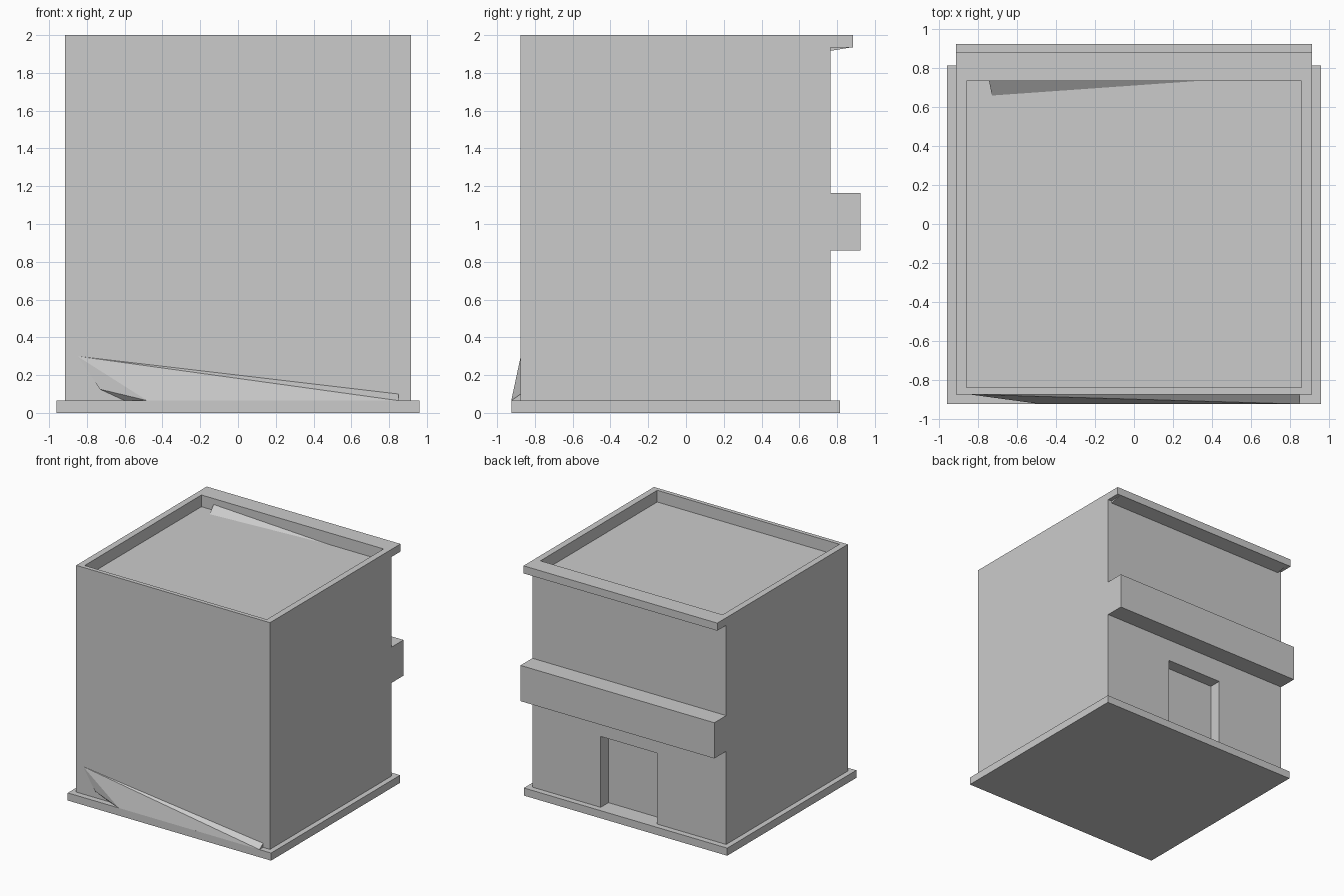
import bpy, bmesh
from mathutils import Vector

if "Cube" in bpy.data.objects:
    bpy.data.objects.remove(bpy.data.objects["Cube"])


def add_mesh(name, bm):
    bmesh.ops.recalc_face_normals(bm, faces=bm.faces[:])
    mesh = bpy.data.meshes.new(name)
    bm.to_mesh(mesh)
    bm.free()
    obj = bpy.data.objects.new(name, mesh)
    bpy.context.collection.objects.link(obj)
    return obj


def box(name, lo, hi):
    lo, hi = Vector(lo), Vector(hi)
    bm = bmesh.new()
    bmesh.ops.create_cube(bm, size=1)
    for v in bm.verts:
        v.co = (lo + hi) / 2 + v.co * (hi - lo)
    return add_mesh(name, bm)


def hull(name, points):
    bm = bmesh.new()
    for p in points:
        bm.verts.new(p)
    bmesh.ops.convex_hull(bm, input=bm.verts[:])
    loose = [v for v in bm.verts if not v.link_faces]
    bmesh.ops.delete(bm, geom=loose, context='VERTS')
    return add_mesh(name, bm)


def cut(target, cutter):
    cutter.hide_render = True
    cutter.hide_viewport = False
    mod = target.modifiers.new("cut", 'BOOLEAN')
    mod.operation = 'DIFFERENCE'
    mod.solver = 'EXACT'
    mod.object = cutter
    bpy.context.view_layer.objects.active = target
    bpy.ops.object.modifier_apply(modifier=mod.name)
    bpy.data.objects.remove(cutter)


# Plinth under the building
box("plinth", (-0.96, -0.925, 0), (0.96, 0.815, 0.065))

# Main block with sunken roof and doorway recess on the back
body = box("body", (-0.915, -0.875, 0.065), (0.915, 0.765, 2.0))
cut(body, box("roof_cutter", (-0.86, -0.84, 1.9), (0.86, 0.735, 2.2)))
cut(body, box("door_cutter", (-0.26, 0.66, 0.0), (0.27, 0.9, 0.67)))
# Floor of the doorway stays closed by the plinth

# Balcony band and cornice on the door side
box("balcony", (-0.915, 0.765, 0.86), (0.915, 0.925, 1.165))
box("cornice", (-0.915, 0.765, 1.935), (0.915, 0.885, 2.0))

# Thin wedge under the cornice
hull("cornice_wedge", [(x, y, z) for x in (-0.88, 0.88)
                       for y, z in ((0.765, 1.935), (0.875, 1.935), (0.765, 1.917))])

# Drift piled against the front wall
hull("front_drift", [(-0.85, -0.875, 0.30), (-0.73, -0.885, 0.125),
                     (-0.60, -0.875, 0.065), (-0.48, -0.925, 0.065),
                     (0.85, -0.925, 0.065), (0.85, -0.875, 0.10),
                     (0.85, -0.875, 0.065)])

# Small drift on the roof
hull("roof_drift", [(-0.745, 0.735, 1.95), (-0.745, 0.735, 1.9),
                    (-0.73, 0.66, 1.9), (0.33, 0.735, 1.9)])
